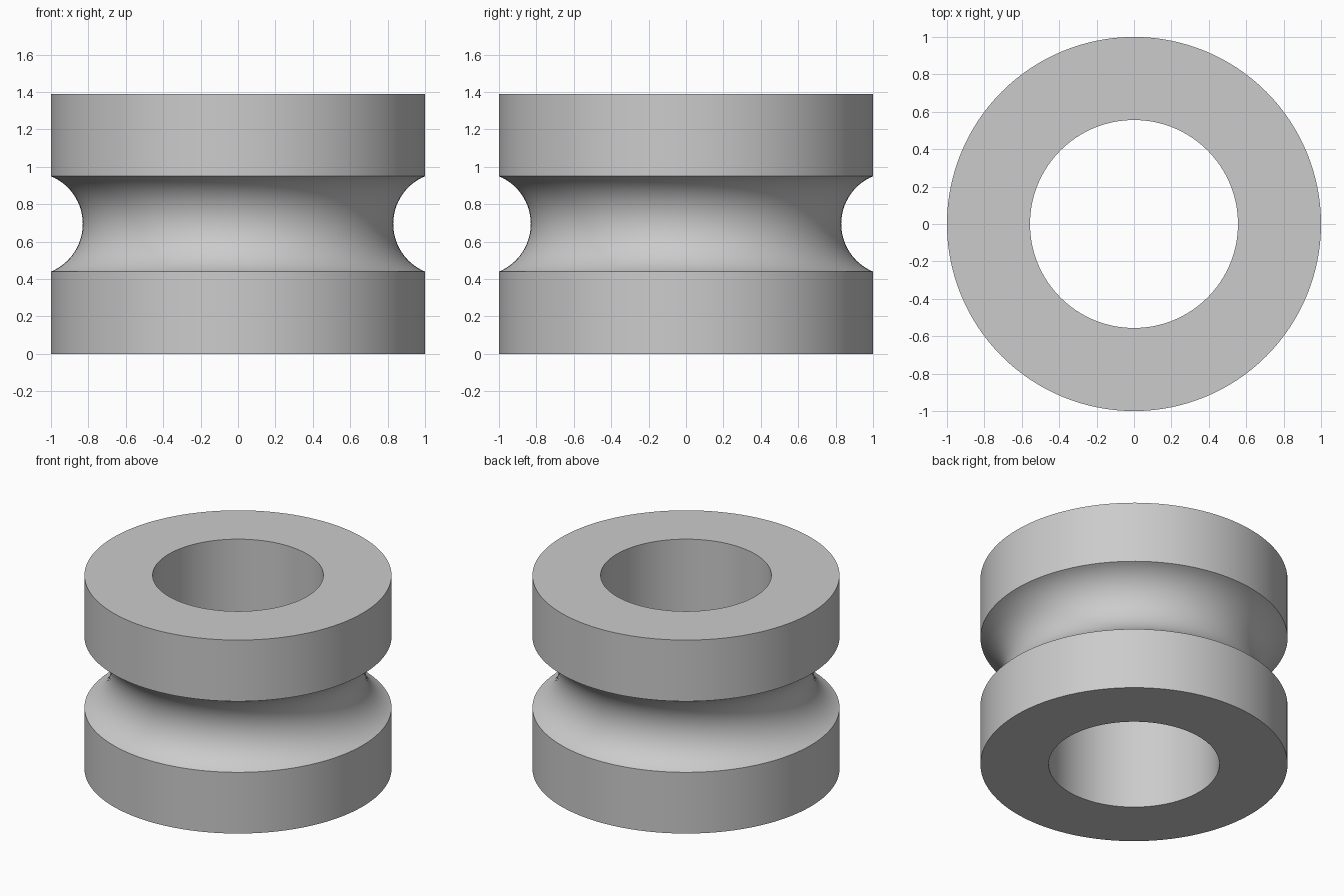
import bpy
import bmesh
from math import radians, asin, cos, sin, pi
from mathutils import Matrix

default = bpy.data.objects.get("Cube")
if default:
    bpy.data.objects.remove(default, do_unlink=True)

OUTER, BORE, HEIGHT = 1.0, 0.556, 1.39
GROOVE_HALF, GROOVE_DEPTH = 0.255, 0.17
SEGMENTS, ARC_STEPS = 128, 32

# Plain grey material
grey = bpy.data.materials.new("light grey")
grey.use_nodes = True
colour = (0.6, 0.6, 0.6, 1)
grey.diffuse_color = colour
grey.node_tree.nodes["Principled BSDF"].inputs["Base Color"].default_value = colour

# Wall section: straight bore, flat ends, round groove in the rim
arc_radius = (GROOVE_HALF ** 2 + GROOVE_DEPTH ** 2) / (2 * GROOVE_DEPTH)
arc_centre = OUTER - GROOVE_DEPTH + arc_radius
half_angle = asin(GROOVE_HALF / arc_radius)
section = [(BORE, 0), (OUTER, 0)]
for i in range(ARC_STEPS + 1):
    a = half_angle * (2 * i / ARC_STEPS - 1)
    section.append((arc_centre - arc_radius * cos(a), HEIGHT / 2 + arc_radius * sin(a)))
section += [(OUTER, HEIGHT), (BORE, HEIGHT)]

# Revolve the section into a grooved ring
bm = bmesh.new()
rings = []
for s in range(SEGMENTS):
    turn = Matrix.Rotation(2 * pi * s / SEGMENTS, 3, "Z")
    rings.append([bm.verts.new(turn @ bm.verts.new((r, 0, z)).co) for r, z in section])
bmesh.ops.delete(bm, geom=[v for v in bm.verts if v not in {p for ring in rings for p in ring}],
                 context="VERTS")
count = len(section)
for s in range(SEGMENTS):
    a, b = rings[s], rings[(s + 1) % SEGMENTS]
    for i in range(count):
        j = (i + 1) % count
        bm.faces.new((a[i], b[i], b[j], a[j]))
bmesh.ops.recalc_face_normals(bm, faces=bm.faces[:])

mesh = bpy.data.meshes.new("grooved_ring")
bm.to_mesh(mesh)
bm.free()
mesh.materials.append(grey)
ring = bpy.data.objects.new("grooved_ring", mesh)
bpy.context.collection.objects.link(ring)

# Smooth walls with crisp rims
bpy.ops.object.select_all(action="DESELECT")
ring.select_set(True)
bpy.context.view_layer.objects.active = ring
bpy.ops.object.shade_smooth_by_angle(angle=radians(30))
